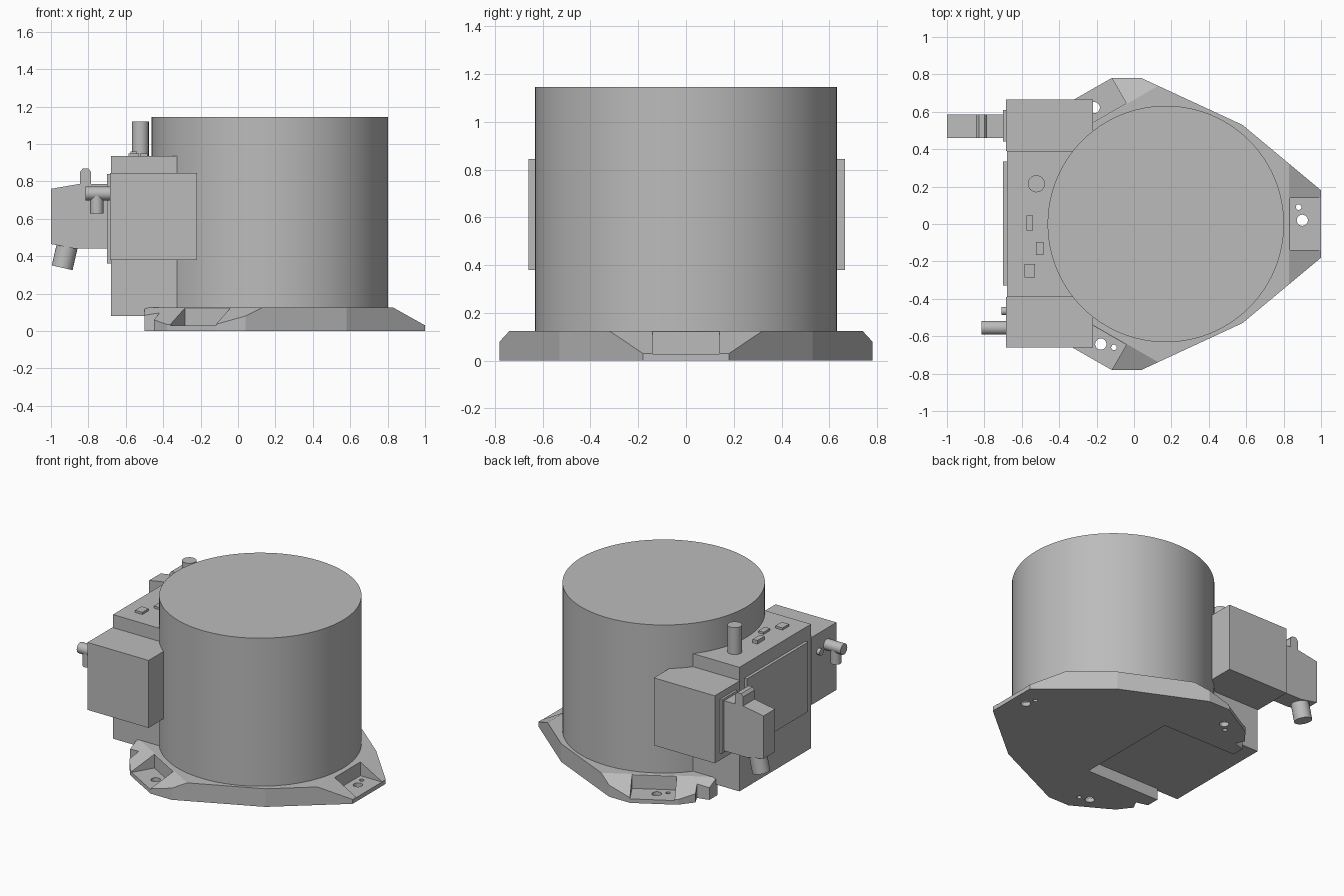
import bpy, bmesh, math
from mathutils import Vector, Matrix

cube = bpy.data.objects.get("Cube")
if cube:
    bpy.data.objects.remove(cube, do_unlink=True)

# Single painted-metal grey
grey = bpy.data.materials.new("light_grey")
grey.use_nodes = True
colour = (0.5, 0.5, 0.5, 1)
grey.diffuse_color = colour
grey.node_tree.nodes["Principled BSDF"].inputs["Base Color"].default_value = colour

AXIS = Vector((0.17, 0, 0))   # centre of the drum and of the three feet
FEET = [math.radians(a) for a in (0, 120, 240)]


def finish(name, bm, smooth=False):
    bmesh.ops.recalc_face_normals(bm, faces=bm.faces)
    mesh = bpy.data.meshes.new(name)
    bm.to_mesh(mesh)
    bm.free()
    mesh.materials.append(grey)
    ob = bpy.data.objects.new(name, mesh)
    bpy.context.collection.objects.link(ob)
    if smooth:
        bpy.ops.object.select_all(action='DESELECT')
        ob.select_set(True)
        bpy.context.view_layer.objects.active = ob
        bpy.ops.object.shade_smooth_by_angle(angle=math.radians(35))
    return ob


def add_box(bm, x, y, z):
    size = Matrix.Diagonal((x[1] - x[0], y[1] - y[0], z[1] - z[0], 1))
    mid = Vector((sum(x), sum(y), sum(z))) / 2
    return bmesh.ops.create_cube(bm, size=1, matrix=Matrix.Translation(mid) @ size)["verts"]


def add_rod(bm, a, b, r, sides=24):
    a, b = Vector(a), Vector(b)
    turn = (b - a).to_track_quat('Z', 'Y').to_matrix().to_4x4()
    return bmesh.ops.create_cone(bm, cap_ends=True, segments=sides, radius1=r, radius2=r,
                                 depth=(b - a).length,
                                 matrix=Matrix.Translation((a + b) / 2) @ turn)["verts"]


def box(name, x, y, z):
    bm = bmesh.new()
    add_box(bm, x, y, z)
    return finish(name, bm)


def rod(name, a, b, r, sides=24):
    bm = bmesh.new()
    add_rod(bm, a, b, r, sides)
    return finish(name, bm, True)


def add_prism(bm, points, offset):
    face = bm.faces.new([bm.verts.new(p) for p in points])
    ext = bmesh.ops.extrude_face_region(bm, geom=[face])["geom"]
    bmesh.ops.translate(bm, vec=offset, verts=[v for v in ext if isinstance(v, bmesh.types.BMVert)])


def subtract(target, cutter):
    cutter.hide_render = True
    mod = target.modifiers.new("cut", 'BOOLEAN')
    mod.operation, mod.solver, mod.object = 'DIFFERENCE', 'EXACT', cutter
    bpy.context.view_layer.objects.active = target
    bpy.ops.object.modifier_apply(modifier=mod.name)
    bpy.data.objects.remove(cutter, do_unlink=True)


# Base plate: mirrored outline, with a slot at the back of the housing
half = [(1, .18), (.58, .53), (.04, .78), (-.12, .78), (-.33, .66), (-.38, .63),
        (-.45, .54), (-.42, .48), (-.5, .46), (-.5, .37), (.06, .37)]
outline = half + [(x, -y) for x, y in reversed(half)]
bm = bmesh.new()
add_prism(bm, [(x, y, 0) for x, y in outline], (0, 0, .125))
bmesh.ops.recalc_face_normals(bm, faces=bm.faces)

# Slope the top down toward each foot
for a in FEET:
    out = Vector((math.cos(a), math.sin(a), 0))
    cut = bmesh.ops.bisect_plane(bm, geom=bm.verts[:] + bm.edges[:] + bm.faces[:],
                                 plane_co=AXIS + out * .66 + Vector((0, 0, .125)),
                                 plane_no=out * .095 + Vector((0, 0, .17)), clear_outer=True)
    edges = [e for e in bm.edges if e.is_boundary]
    bmesh.ops.holes_fill(bm, edges=edges, sides=0)
base = finish("base_plate", bm)

# Bolt pockets and holes in the three feet
pockets, holes = bmesh.new(), bmesh.new()
for a in FEET:
    spin = Matrix.Translation(AXIS) @ Matrix.Rotation(a, 4, 'Z')
    bmesh.ops.transform(pockets, matrix=spin,
                        verts=add_box(pockets, (.665, .9), (-.14, .14), (.028, .3)))
    for x, y, r in ((.73, .02, .03), (.71, .09, .015)):
        bmesh.ops.transform(holes, matrix=spin,
                            verts=add_rod(holes, (x, y, -.1), (x, y, .2), r, 20))
subtract(base, finish("pocket_cutter", pockets))
subtract(base, finish("hole_cutter", holes))

# Main drum
rod("drum", (.17, 0, .11), (.17, 0, 1.145), .632, 96)

# Rear housing with cover plate and top fittings
box("rear_housing", (-.68, .06), (-.39, .39), (.08, .935))
box("cover_plate", (-.7, -.68), (-.33, .335), (.36, .84))
box("top_tab_centre", (-.575, -.54), (-.035, .045), (.93, .96))
box("top_tab_inner", (-.525, -.485), (-.165, -.095), (.93, .95))
box("top_tab_outer", (-.585, -.53), (-.285, -.215), (.93, .95))
rod("top_post", (-.522, .215, .93), (-.522, .215, 1.12), .046, 16)

# Side boxes
box("right_side_box", (-.685, -.22), (-.66, -.39), (.38, .845))
box("left_side_box", (-.685, -.22), (.39, .665), (.38, .845))

# Plug hood on the left box
box("plug_flange", (-.7, -.68), (.44, .61), (.43, .8))
hood = [(-1, .465), (-1, .76), (-.845, .787), (-.845, .85), (-.83, .868), (-.8, .868),
        (-.785, .85), (-.785, .785), (-.685, .785), (-.685, .44), (-.87, .44)]
bm = bmesh.new()
add_prism(bm, [(x, .46, z) for x, z in hood], (0, .125, 0))
finish("plug_hood", bm)
rod("cable_gland", (-.91, .523, .47), (-.94, .523, .338), .057)

# Elbow fitting and small nub on the right box
rod("elbow_pipe", (-.68, -.555, .735), (-.815, -.555, .735), .037)
rod("elbow_outlet", (-.755, -.555, .735), (-.755, -.555, .628), .035)
rod("small_nub", (-.68, -.465, .72), (-.708, -.465, .72), .022, 16)
